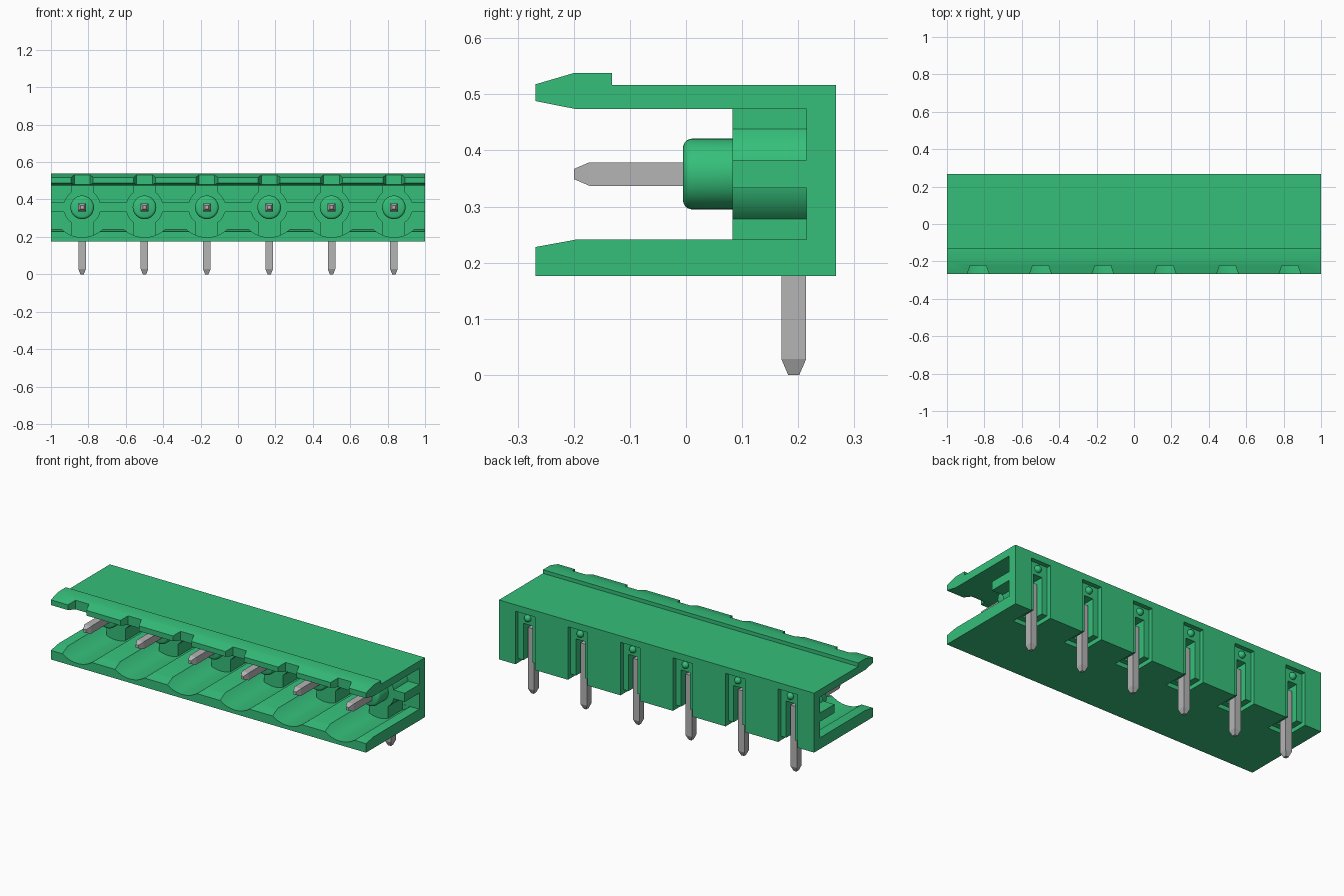
import bpy, bmesh, math
from mathutils import Vector

cube = bpy.data.objects.get("Cube")
if cube:
    bpy.data.objects.remove(cube, do_unlink=True)

PITCH = 1 / 3
PINS = [(i - 2.5) * PITCH for i in range(6)]
AXIS_Z = 0.358


def material(name, rgb, rough):
    m = bpy.data.materials.new(name)
    m.use_nodes = True
    m.diffuse_color = (*rgb, 1)
    node = m.node_tree.nodes["Principled BSDF"]
    node.inputs["Base Color"].default_value = (*rgb, 1)
    node.inputs["Roughness"].default_value = rough
    return m


GREEN = material("connector green", (0.036, 0.52, 0.195), 0.5)
METAL = material("pin grey", (0.46, 0.46, 0.46), 0.5)


def loft(bm, rings):
    """Skin a closed solid through rings with equal point counts."""
    loops = [[bm.verts.new(p) for p in ring] for ring in rings]
    for a, b in zip(loops, loops[1:]):
        for i in range(len(a)):
            j = (i + 1) % len(a)
            bm.faces.new((a[i], a[j], b[j], b[i]))
    bm.faces.new(loops[0][::-1])
    bm.faces.new(loops[-1])


def prism(bm, outline, place, start, end):
    loft(bm, [[place(u, v, t) for u, v in outline] for t in (start, end)])


def along_y(cx):
    return lambda u, v, t: Vector((cx + u, t, v))


def box(bm, x0, x1, y0, y1, z0, z1):
    prism(bm, [(x0, z0), (x1, z0), (x1, z1), (x0, z1)], along_y(0), y0, y1)


def finish(name, bm, mat=None):
    bmesh.ops.recalc_face_normals(bm, faces=bm.faces)
    mesh = bpy.data.meshes.new(name)
    bm.to_mesh(mesh)
    bm.free()
    ob = bpy.data.objects.new(name, mesh)
    bpy.context.collection.objects.link(ob)
    if mat:
        mesh.materials.append(mat)
    else:
        ob.hide_render = True
    return ob


def activate(ob):
    bpy.ops.object.select_all(action="DESELECT")
    ob.select_set(True)
    bpy.context.view_layer.objects.active = ob


def smooth(ob):
    activate(ob)
    bpy.ops.object.shade_smooth_by_angle(angle=math.radians(30))


def cut(ob, cutters):
    activate(ob)
    for c in cutters:
        mod = ob.modifiers.new("cut", "BOOLEAN")
        mod.operation = "DIFFERENCE"
        mod.solver = "EXACT"
        mod.object = c
        bpy.ops.object.modifier_apply(modifier=mod.name)


def arc(radius, a0, a1, steps):
    angles = [math.radians(a0 + (a1 - a0) * i / steps) for i in range(steps + 1)]
    return [(radius * math.cos(a), AXIS_Z + radius * math.sin(a)) for a in angles]


# Housing: a C-shaped section run along the full length
section = [(-0.268, 0.176), (0.267, 0.176), (0.267, 0.517), (-0.132, 0.517),
           (-0.132, 0.538), (-0.2, 0.538), (-0.268, 0.518), (-0.268, 0.488),
           (-0.197, 0.474), (0.215, 0.474), (0.215, 0.241), (-0.197, 0.241),
           (-0.268, 0.228)]
bm = bmesh.new()
prism(bm, section, lambda u, v, t: Vector((t, u, v)), -1, 1)
housing = finish("housing", bm, GREEN)

# Bosses: round blocks with stems joining the upper and lower walls
right = [(0.06, 0.19)] + arc(0.1, -53, 53, 16) + [(0.06, 0.49)]
outline = right + [(-u, v) for u, v in reversed(right)]
bm = bmesh.new()
for x in PINS:
    prism(bm, outline, along_y(x), 0.083, 0.225)
bosses = finish("pin_bosses", bm, GREEN)

# Ribs between the bosses and out to both ends
bm = bmesh.new()
stops = [-1 - 0.09] + PINS + [1 + 0.09]
for a, b in zip(stops, stops[1:]):
    box(bm, a + 0.09, b - 0.09, 0.083, 0.225, 0.333, 0.383)
finish("ribs", bm, GREEN)

# Cutters: scallops in the floor, lip notches, rear recesses and pin slots
scallop, notch = bmesh.new(), bmesh.new()
recess, slot, foot = bmesh.new(), bmesh.new(), bmesh.new()
for x in PINS:
    prism(scallop, arc(0.16, -150, -30, 32), along_y(x), -0.3, 0.214)
    prism(notch, [(-0.07, -0.3), (0.07, -0.3), (0.042, -0.222), (-0.042, -0.222)],
          lambda u, v, t: Vector((x + u, v, t)), 0.45, 0.6)
    box(recess, x - 0.062, x + 0.062, 0.242, 0.3, 0.15, 0.48)
    box(slot, x - 0.028, x + 0.028, 0.155, 0.3, 0.15, 0.41)
    box(foot, x - 0.062, x + 0.062, 0.125, 0.3, 0.15, 0.2)
cutters = {n: finish(n + "_cutter", b) for n, b in
           [("scallop", scallop), ("notch", notch), ("recess", recess),
            ("slot", slot), ("foot", foot)]}
cut(housing, cutters.values())
cut(bosses, [cutters["slot"], cutters["foot"]])
for c in cutters.values():
    bpy.data.objects.remove(c, do_unlink=True)
smooth(housing)
smooth(bosses)

# Collars with rounded front rims
bm = bmesh.new()
profile = [(0.09, 0.063), (0.01, 0.063), (0.003, 0.061), (-0.002, 0.057), (-0.005, 0.05)]
for x in PINS:
    loft(bm, [[(x + r * math.cos(k * math.tau / 40), y, AXIS_Z + r * math.sin(k * math.tau / 40))
               for k in range(40)] for y, r in profile])
smooth(finish("pin_collars", bm, GREEN))

# Round studs on the back above each slot
bm = bmesh.new()
for x in PINS:
    before = set(bm.verts)
    bmesh.ops.create_uvsphere(bm, u_segments=20, v_segments=12, radius=0.02)
    bmesh.ops.translate(bm, vec=(x, 0.242, 0.447), verts=[v for v in bm.verts if v not in before])
smooth(finish("back_studs", bm, GREEN))

# Bent square pins with tapered tips
SQUARE = [(-1, -1), (1, -1), (1, 1), (-1, 1)]
bm = bmesh.new()
for x in PINS:
    loft(bm, [[(x + u * h, y, AXIS_Z + v * h) for u, v in SQUARE]
              for y, h in [(0.18, 0.021), (-0.172, 0.021), (-0.2, 0.009)]])
    loft(bm, [[(x + u * h, 0.192 + v * h * 1.1, z) for u, v in SQUARE]
              for z, h in [(0.379, 0.02), (0.028, 0.02), (0, 0.009)]])
finish("contact_pins", bm, METAL)
